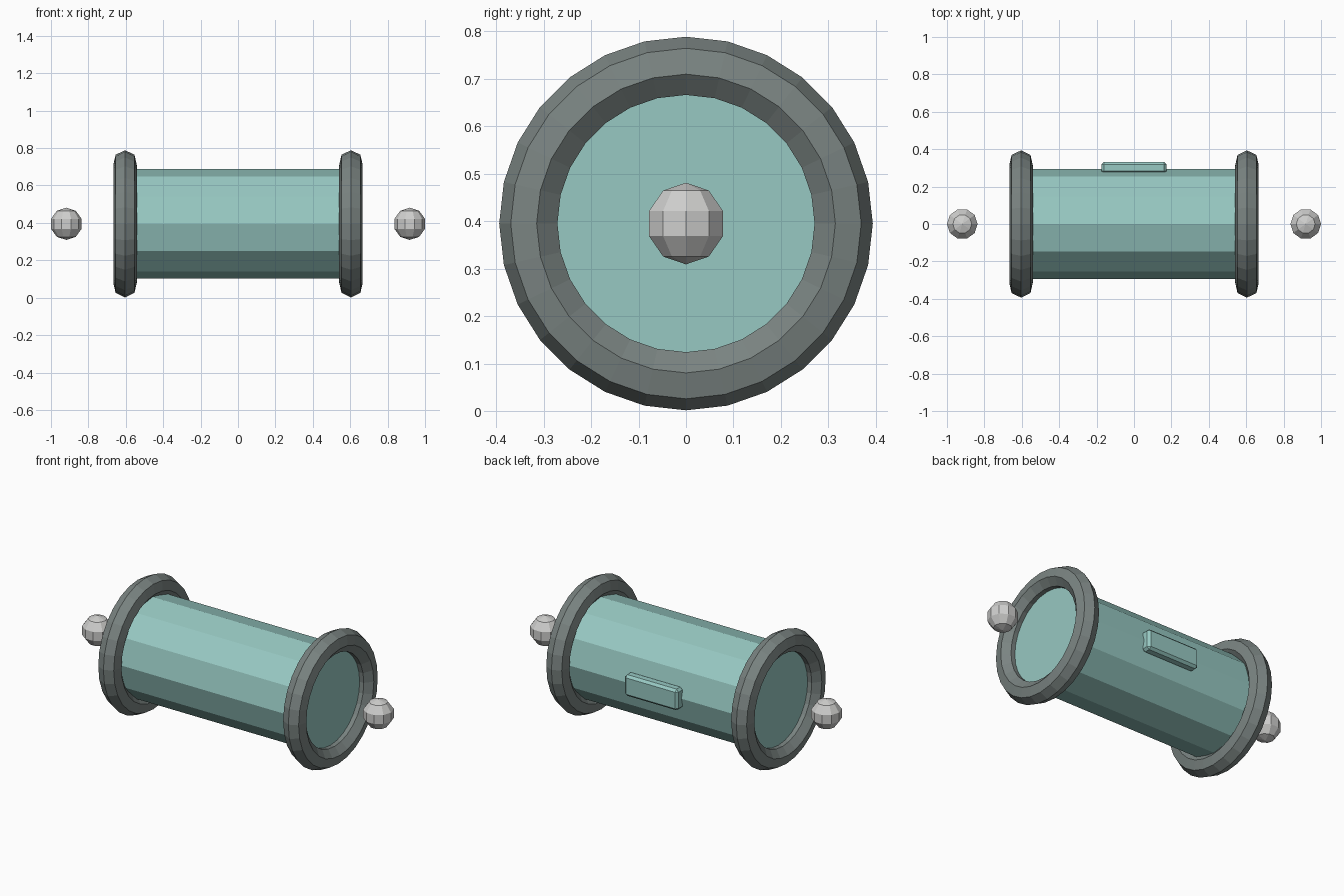
import bpy
from math import radians

CENTER_Z = 0.395

cube = bpy.data.objects.get("Cube")
if cube:
    bpy.data.objects.remove(cube, do_unlink=True)


def material(name, rgb):
    mat = bpy.data.materials.new(name)
    mat.use_nodes = True
    color = (*rgb, 1.0)
    mat.diffuse_color = color
    mat.node_tree.nodes["Principled BSDF"].inputs["Base Color"].default_value = color
    return mat


teal = material("pale teal", (0.31, 0.58, 0.54))
grey = material("dark grey", (0.195, 0.23, 0.222))
silver = material("light silver", (0.62, 0.62, 0.61))


def finish(name, mat):
    obj = bpy.context.object
    obj.name = obj.data.name = name
    obj.data.materials.append(mat)
    return obj


SIDEWAYS = (0, radians(90), 0)

# Twelve-sided barrel lying along x, its ends recessed in the rims
bpy.ops.mesh.primitive_cylinder_add(vertices=12, radius=0.293, depth=1.21,
                                    location=(0, 0, CENTER_Z), rotation=SIDEWAYS)
finish("barrel", teal)

# Rim and floating ball at each end
for side, sign in (("left", 1), ("right", -1)):
    bpy.ops.mesh.primitive_torus_add(major_segments=28, minor_segments=7,
                                     major_radius=0.329, minor_radius=0.0645,
                                     location=(sign * 0.604, 0, CENTER_Z),
                                     rotation=SIDEWAYS)
    finish(side + "_rim", grey)

    bpy.ops.mesh.primitive_uv_sphere_add(segments=10, ring_count=5, radius=0.086,
                                         location=(sign * 0.918, 0, CENTER_Z),
                                         rotation=(0, 0, radians(90)))
    finish(side + "_ball", silver)

# Chamfered plate on the back of the barrel
bpy.ops.mesh.primitive_cube_add(size=1, location=(0, 0.301, CENTER_Z))
plate = finish("back_plate", teal)
plate.scale = (0.35, 0.062, 0.125)
bpy.ops.object.transform_apply(location=False, rotation=False, scale=True)
bevel = plate.modifiers.new("chamfer", "BEVEL")
bevel.width = 0.014
bevel.segments = 1
